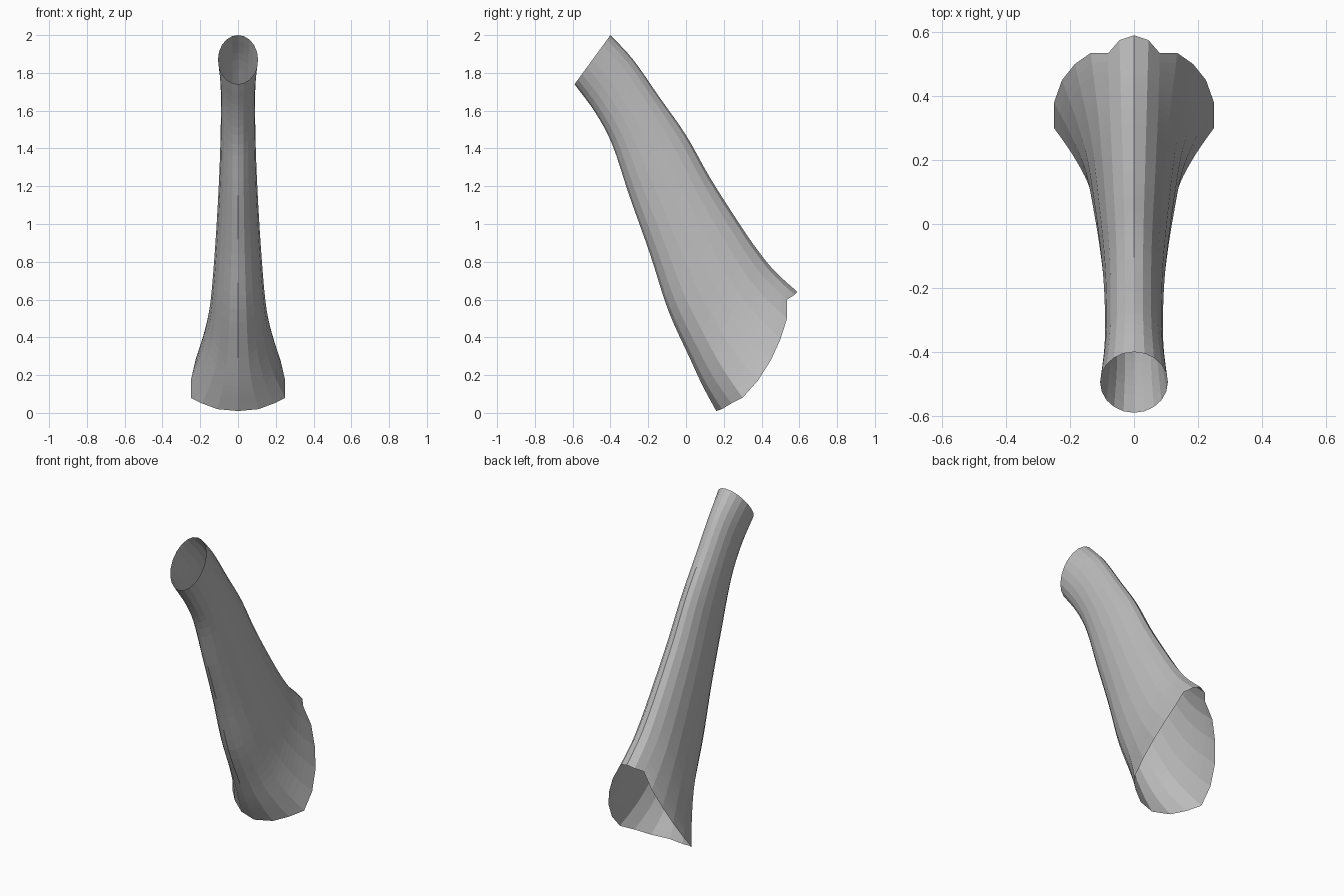
import bpy, bmesh
from math import sin, cos, pi
from mathutils import Vector

if "Cube" in bpy.data.objects:
    bpy.data.objects.remove(bpy.data.objects["Cube"])

HALF = 10      # facets on each half of the tube
STEPS = 4      # rings between two stations

# Front and back profile (y, z) and half width at each station, top to bottom
front = [(-.59, 1.74), (-.48, 1.59), (-.39, 1.42), (-.30, 1.15), (-.19, .84),
         (-.095, .545), (.02, .29), (.09, .14), (.16, .01)]
back = [(-.40, 2.0), (-.28, 1.87), (-.14, 1.67), (0, 1.47), (.13, 1.24),
        (.29, .99), (.38, .86), (.47, .75), (.59, .64)]
width = [.106, .092, .091, .097, .11, .127, .143, .165, .2]

# Flared lower rim, from the front lip round to the back tip
rim = [(0, .16, .01), (.11, .19, .02), (.19, .24, .05), (.25, .30, .08),
       (.25, .38, .17), (.225, .45, .28), (.185, .5, .39), (.135, .535, .5),
       (.08, .535, .6), (.045, .575, .625), (0, .59, .64)]


def spline(points, t):
    """Smooth curve through the points, t counted in stations."""
    i = min(int(t), len(points) - 2)
    u = t - i
    p1, p2 = points[i], points[i + 1]
    p0 = points[i - 1] if i else p1 * 2 - p2
    p3 = points[i + 2] if i + 2 < len(points) else p2 * 2 - p1
    return (p1 * 2 + (p2 - p0) * u + (p0 * 2 - p1 * 5 + p2 * 4 - p3) * u**2
            + (p1 * 3 - p0 - p2 * 3 + p3) * u**3) / 2


front_line = [Vector((0, *p)) for p in front]
back_line = [Vector((0, *p)) for p in back]
LAST = len(front) - 1


def oval(t, k):
    """Point k on the half oval between the front and back profiles."""
    a = pi * k / HALF
    f, b = spline(front_line, t), spline(back_line, t)
    side = Vector((spline(width, t) * sin(a), 0, 0))
    return (f + b) / 2 + (f - b) / 2 * cos(a) + side


def tube_point(t, k):
    """Oval that eases into the flared rim near the bottom."""
    flare = Vector(rim[k]) - oval(LAST, k)
    return oval(t, k) + flare * (t / LAST) ** 5


# Open tube
bm = bmesh.new()
rings = []
for n in range(LAST * STEPS + 1):
    half = [tube_point(n / STEPS, k) for k in range(HALF + 1)]
    mirrored = [Vector((-p.x, p.y, p.z)) for p in half[-2:0:-1]]
    rings.append([bm.verts.new(p) for p in half + mirrored])
for upper, lower in zip(rings, rings[1:]):
    for k in range(len(upper)):
        j = (k + 1) % len(upper)
        bm.faces.new((upper[k], lower[k], lower[j], upper[j]))

mesh = bpy.data.meshes.new("flared_tube")
bm.to_mesh(mesh)
bm.free()
tube = bpy.data.objects.new("flared_tube", mesh)
bpy.context.collection.objects.link(tube)

# Plain grey
grey = bpy.data.materials.new("plain_grey")
grey.use_nodes = True
colour = (.5, .5, .5, 1)
grey.diffuse_color = colour
grey.node_tree.nodes["Principled BSDF"].inputs["Base Color"].default_value = colour
mesh.materials.append(grey)
